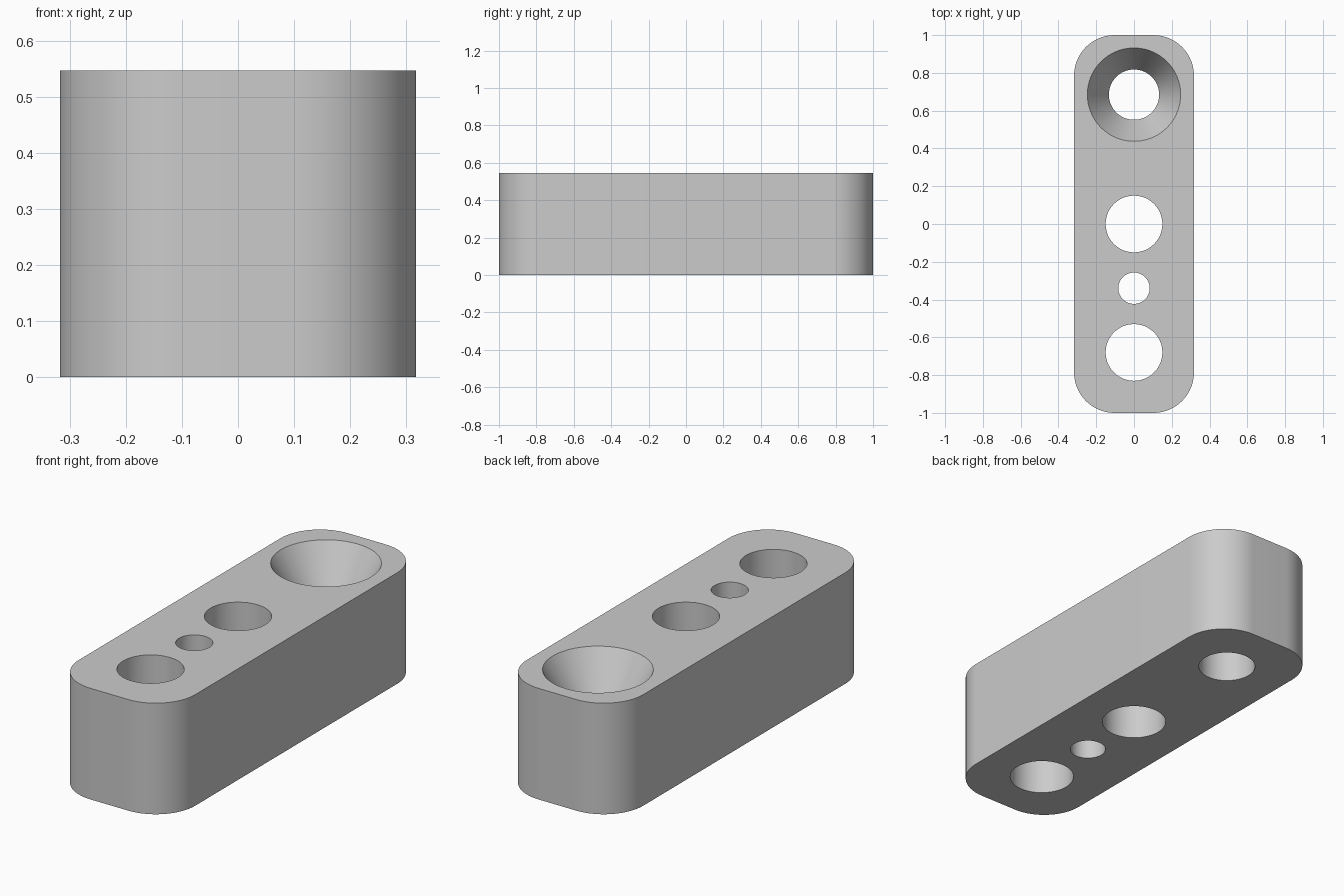
import bpy
import bmesh

WIDTH, LENGTH, HEIGHT = 0.635, 2.0, 0.547
CORNER_RADIUS = 0.215
OVERSHOOT = 0.05
SIDES = 96

cube = bpy.data.objects.get("Cube")
if cube:
    bpy.data.objects.remove(cube, do_unlink=True)

grey = bpy.data.materials.new("light_grey")
grey.use_nodes = True
grey.diffuse_color = (0.6, 0.6, 0.6, 1)
grey.node_tree.nodes["Principled BSDF"].inputs["Base Color"].default_value = grey.diffuse_color


def add_object(name, bm):
    bmesh.ops.recalc_face_normals(bm, faces=bm.faces)
    mesh = bpy.data.meshes.new(name)
    bm.to_mesh(mesh)
    bm.free()
    mesh.materials.append(grey)
    obj = bpy.data.objects.new(name, mesh)
    bpy.context.collection.objects.link(obj)
    return obj


def round_cutter(name, y, profile):
    """Solid of revolution about a vertical axis from (radius, z) pairs."""
    bm = bmesh.new()
    rings = []
    for radius, z in profile:
        ring = bmesh.ops.create_circle(bm, segments=SIDES, radius=radius)["verts"]
        bmesh.ops.translate(bm, verts=ring, vec=(0, y, z))
        rings.append(ring)
    for low, high in zip(rings, rings[1:]):
        for i in range(SIDES):
            j = (i + 1) % SIDES
            bm.faces.new((low[i], low[j], high[j], high[i]))
    bm.faces.new(rings[0])
    bm.faces.new(rings[-1])
    obj = add_object(name, bm)
    obj.hide_render = True
    return obj


# Block with rounded vertical corners
bm = bmesh.new()
bmesh.ops.create_cube(bm, size=1)
bmesh.ops.scale(bm, verts=bm.verts, vec=(WIDTH, LENGTH, HEIGHT))
bmesh.ops.translate(bm, verts=bm.verts, vec=(0, 0, HEIGHT / 2))
uprights = [e for e in bm.edges if abs(e.verts[0].co.z - e.verts[1].co.z) > 0.1]
bmesh.ops.bevel(bm, geom=uprights, offset=CORNER_RADIUS, offset_type='OFFSET',
                segments=20, profile=0.5, affect='EDGES')
block = add_object("drilled_block", bm)

# Straight through holes
bottom, top = -OVERSHOOT, HEIGHT + OVERSHOOT
cutters = [round_cutter(name, y, [(r, bottom), (r, top)]) for name, y, r in (
    ("front_hole_cutter", -0.68, 0.15),
    ("small_hole_cutter", -0.34, 0.083),
    ("middle_hole_cutter", 0.0, 0.15),
)]

# Countersunk hole at the back
bore, rim, depth = 0.133, 0.247, 0.197
flare = (rim - bore) / depth
cutters.append(round_cutter("countersink_cutter", 0.685, [
    (bore, bottom), (bore, HEIGHT - depth), (rim + flare * OVERSHOOT, top)]))

# Cut the holes, then drop the cutters
bpy.ops.object.select_all(action='DESELECT')
block.select_set(True)
bpy.context.view_layer.objects.active = block
for cutter in cutters:
    mod = block.modifiers.new(cutter.name, 'BOOLEAN')
    mod.operation = 'DIFFERENCE'
    mod.solver = 'EXACT'
    mod.object = cutter
    bpy.ops.object.modifier_apply(modifier=mod.name)
    bpy.data.objects.remove(cutter, do_unlink=True)

bpy.ops.object.shade_smooth_by_angle(angle=0.4)
